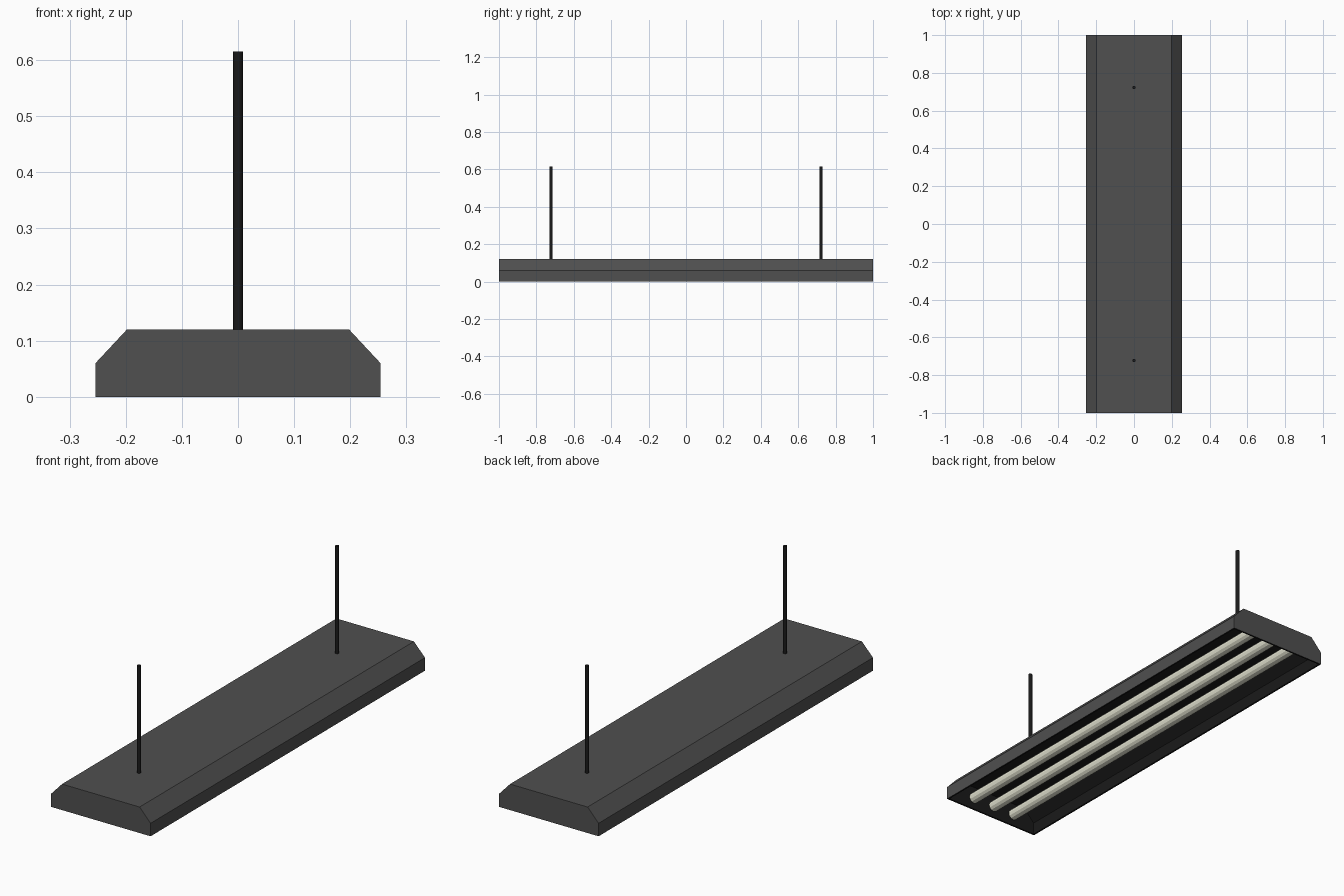
import bpy, bmesh, math

if "Cube" in bpy.data.objects:
    bpy.data.objects.remove(bpy.data.objects["Cube"])


def material(name, rgb):
    m = bpy.data.materials.new(name)
    m.diffuse_color = (*rgb, 1)
    m.use_nodes = True
    m.node_tree.nodes["Principled BSDF"].inputs["Base Color"].default_value = m.diffuse_color
    return m


GREY = material("dark_grey_metal", (0.08, 0.08, 0.08))
BLACK = material("black_lining", (0.01, 0.01, 0.01))
TUBE = material("warm_lamp", (0.75, 0.75, 0.62))


def cylinder(name, radius, length, sides, loc, rot, mat):
    bpy.ops.mesh.primitive_cylinder_add(vertices=sides, radius=radius, depth=length,
                                        location=loc, rotation=rot)
    ob = bpy.context.object
    ob.name = name
    ob.data.materials.append(mat)
    return ob


# Housing: chamfered profile swept along y, open underneath
profile = [(-0.254, 0), (-0.254, 0.06), (-0.198, 0.12),
           (0.198, 0.12), (0.254, 0.06), (0.254, 0)]
bm = bmesh.new()
face = bm.faces.new([bm.verts.new((x, -1, z)) for x, z in profile])
swept = bmesh.ops.extrude_face_region(bm, geom=[face], use_keep_orig=True)
bmesh.ops.translate(bm, vec=(0, 2, 0),
                    verts=[v for v in swept["geom"] if isinstance(v, bmesh.types.BMVert)])
bmesh.ops.recalc_face_normals(bm, faces=bm.faces)
bottom = [f for f in bm.faces if f.normal.z < -0.9]
bmesh.ops.delete(bm, geom=bottom, context='FACES')
mesh = bpy.data.meshes.new("housing")
bm.to_mesh(mesh)
bm.free()
housing = bpy.data.objects.new("housing", mesh)
bpy.context.collection.objects.link(housing)
mesh.materials.append(GREY)
mesh.materials.append(BLACK)

# Sheet thickness, grown inwards, with a black lining
wall = housing.modifiers.new("wall", 'SOLIDIFY')
wall.thickness = 0.008
wall.offset = -1
wall.use_even_offset = True
wall.material_offset = 1
wall.material_offset_rim = 1

# Three lamp tubes between the end walls
for i in (-1, 0, 1):
    cylinder(f"lamp_tube_{i + 2}", 0.025, 1.96, 12, (0.115 * i, 0, 0.045),
             (math.pi / 2, 0, 0), TUBE)

# Two hanging rods
for name, y in (("front_rod", -0.722), ("back_rod", 0.722)):
    cylinder(name, 0.0085, 0.505, 12, (0, y, 0.3625), (0, 0, 0), BLACK)
